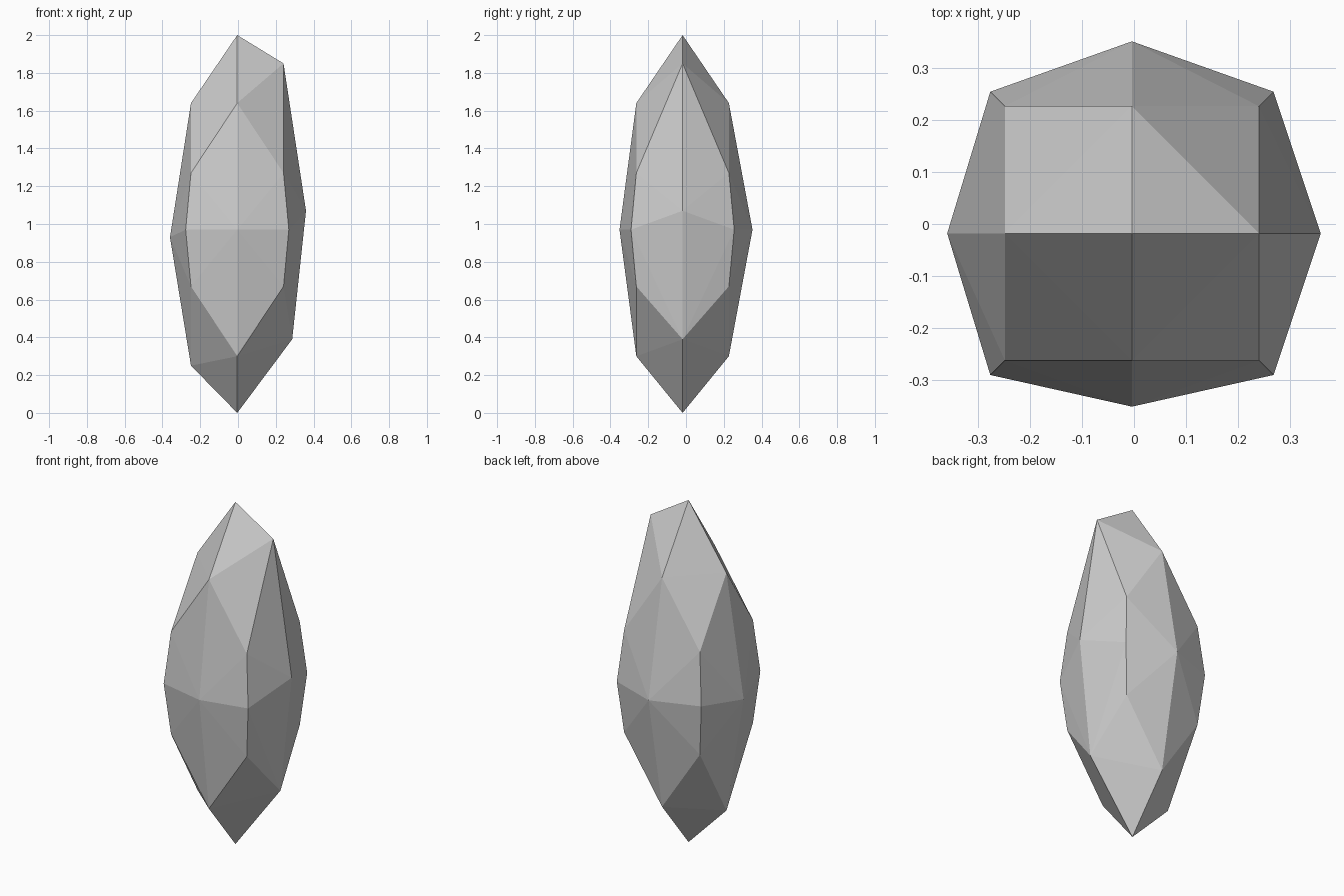
import bpy, bmesh

if "Cube" in bpy.data.objects:
    bpy.data.objects.remove(bpy.data.objects["Cube"])

CX, CY = -0.004, -0.018            # axis of the crystal
pts = [(CX, CY, 0.0), (CX, CY, 2.0)]   # bottom and top tips

# Four corner columns: lower shoulder, waist, upper shoulder
for sx in (-1, 1):
    for sy in (-1, 1):
        for w, z in ((0.245, 0.67), (0.273, 0.97), (0.245, 1.27)):
            pts.append((CX + sx * w, CY + sy * w, z))

# Front and back ridges
for sy in (-1, 1):
    pts += [(CX, CY + sy * 0.245, 0.30),
            (CX, sy * 0.352, 0.97),
            (CX, CY + sy * 0.245, 1.64)]

# Uneven left and right ridges
pts += [(-0.249, CY, 0.25), (-0.36, CY, 0.93), (-0.249, CY, 1.64)]
pts += [(0.287, CY, 0.39), (0.36, CY, 1.07), (0.241, CY, 1.85)]

# Faceted convex skin over the points
bm = bmesh.new()
for p in pts:
    bm.verts.new(p)
bmesh.ops.convex_hull(bm, input=bm.verts[:])
bmesh.ops.recalc_face_normals(bm, faces=bm.faces[:])
mesh = bpy.data.meshes.new("crystal")
bm.to_mesh(mesh)
bm.free()
bpy.context.collection.objects.link(bpy.data.objects.new("crystal", mesh))
